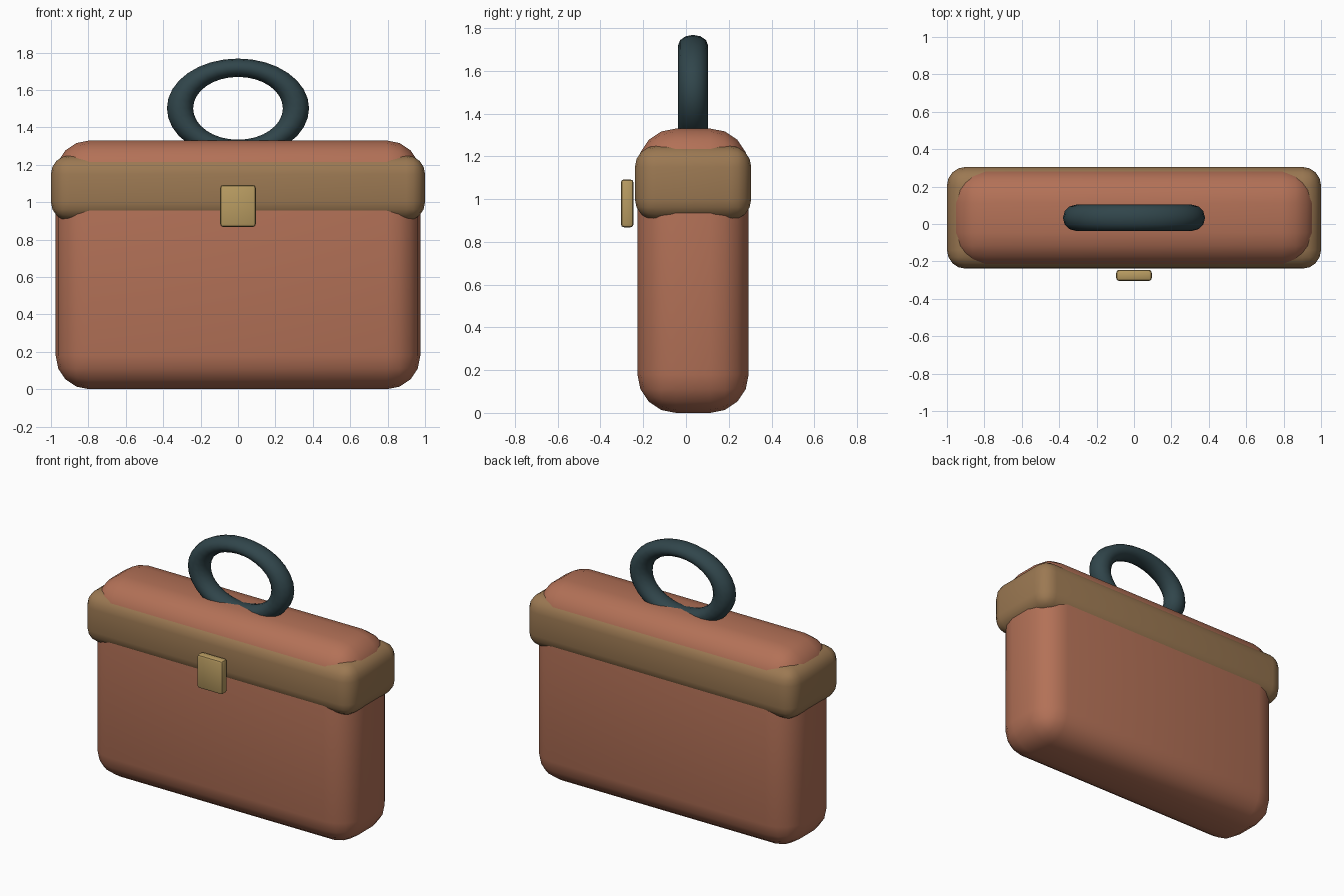
import bpy

if "Cube" in bpy.data.objects:
    bpy.data.objects.remove(bpy.data.objects["Cube"])

CY = 0.033  # depth centre of the case; the latch sits out in front


def paint(obj, name, rgb):
    mat = bpy.data.materials.get(name) or bpy.data.materials.new(name)
    mat.diffuse_color = (*rgb, 1)
    mat.use_nodes = True
    mat.node_tree.nodes["Principled BSDF"].inputs["Base Color"].default_value = mat.diffuse_color
    obj.data.materials.append(mat)


def finish(obj, name):
    obj.name = name
    bpy.ops.object.select_all(action='DESELECT')
    obj.select_set(True)
    bpy.context.view_layer.objects.active = obj
    bpy.ops.object.transform_apply(location=False, rotation=True, scale=True)


def rounded_box(name, size, loc, radius, segments):
    bpy.ops.mesh.primitive_cube_add(size=1, location=loc)
    obj = bpy.context.object
    obj.scale = size
    finish(obj, name)
    bev = obj.modifiers.new("Round", 'BEVEL')
    bev.width = radius
    bev.segments = segments
    bpy.ops.object.modifier_apply(modifier=bev.name)
    bpy.ops.object.shade_smooth_by_angle(angle=0.7)
    return obj


# Leather case
body = rounded_box("case_body", (1.95, 0.52, 1.33), (0, CY, 0.665), 0.18, 4)
paint(body, "leather", (0.45, 0.165, 0.095))

# Raised band around the lid seam
band = rounded_box("lid_band", (2.0, 0.544, 0.35), (0, CY, 1.075), 0.10, 4)
paint(band, "tan_trim", (0.33, 0.19, 0.085))

# Front latch plate
latch = rounded_box("latch", (0.19, 0.06, 0.225), (0, -0.275, 0.98), 0.016, 2)
paint(latch, "brass", (0.48, 0.33, 0.12))

# Oval ring handle, partly sunk into the top
bpy.ops.mesh.primitive_torus_add(major_radius=0.31, minor_radius=0.07,
                                 major_segments=32, minor_segments=12,
                                 location=(0, CY, 1.502), rotation=(1.570796, 0, 0))
handle = bpy.context.object
handle.scale = (1, 0.7, 1)
finish(handle, "handle")
bpy.ops.object.shade_smooth_by_angle(angle=0.9)
paint(handle, "dark_grip", (0.03, 0.06, 0.07))
